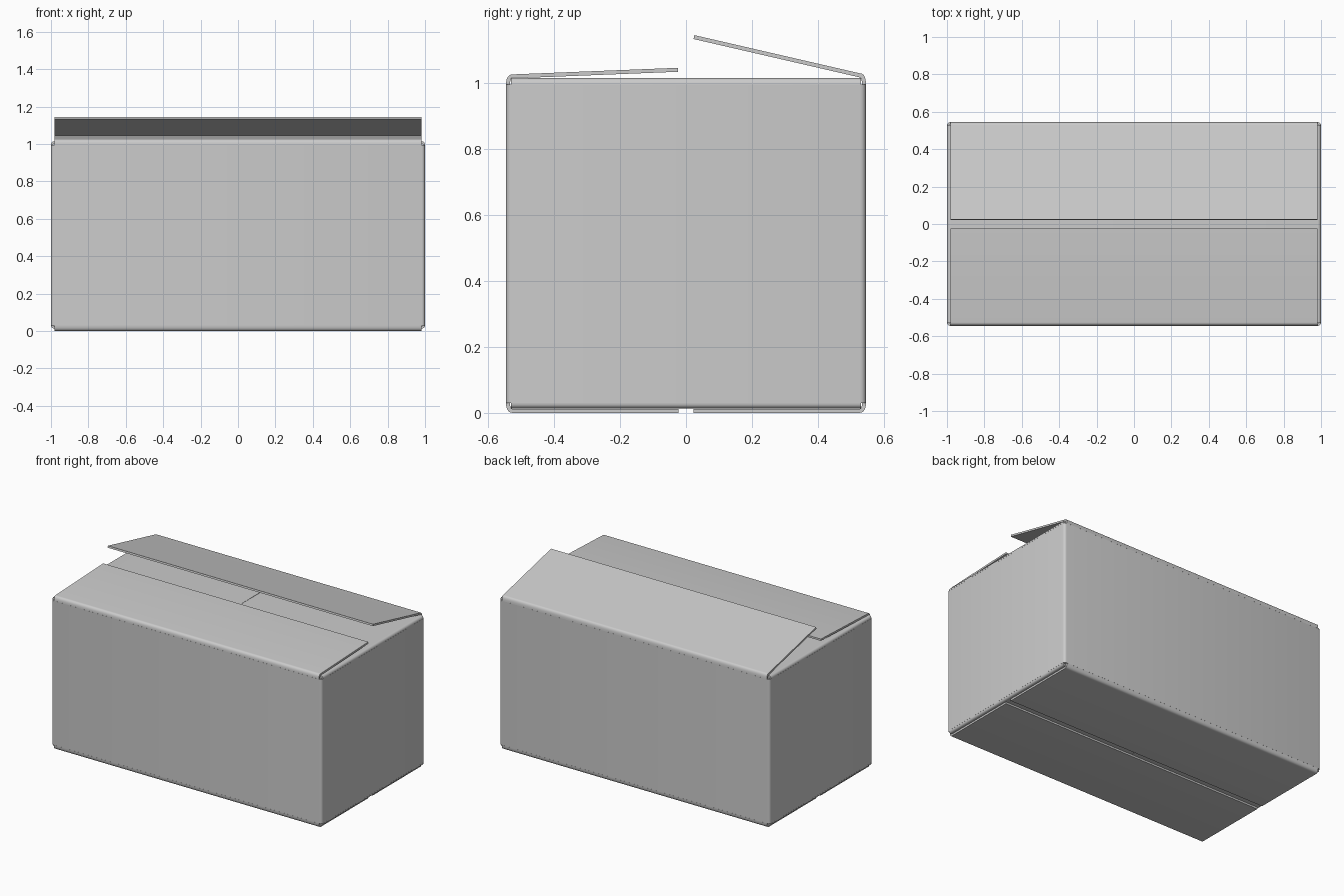
import bpy, bmesh, math
from mathutils import Vector

if "Cube" in bpy.data.objects:
    bpy.data.objects.remove(bpy.data.objects["Cube"], do_unlink=True)

T = 0.012                 # board thickness
X, Y = 0.994, 0.539       # wall centre lines
LOW, HIGH = 0.03, 0.994   # wall ends, where the folds begin

card = bpy.data.materials.new("grey_card")
card.use_nodes = True
GREY = (0.6, 0.6, 0.6, 1)
card.diffuse_color = GREY
card.node_tree.nodes["Principled BSDF"].inputs["Base Color"].default_value = GREY


def sheet(name, start, end, closed=False):
    """Thick board spanning two matching rows of points."""
    bm = bmesh.new()
    a = [bm.verts.new(p) for p in start]
    b = [bm.verts.new(p) for p in end]
    n = len(a)
    for i in range(n if closed else n - 1):
        j = (i + 1) % n
        bm.faces.new((a[i], a[j], b[j], b[i]))
    bmesh.ops.recalc_face_normals(bm, faces=bm.faces)
    mesh = bpy.data.meshes.new(name)
    bm.to_mesh(mesh)
    bm.free()
    mesh.materials.append(card)
    ob = bpy.data.objects.new(name, mesh)
    bpy.context.collection.objects.link(ob)
    bpy.ops.object.select_all(action="DESELECT")
    ob.select_set(True)
    bpy.context.view_layer.objects.active = ob
    mod = ob.modifiers.new("thickness", "SOLIDIFY")
    mod.thickness, mod.offset, mod.use_even_offset = T, 0, True
    bpy.ops.object.modifier_apply(modifier=mod.name)
    bpy.ops.object.shade_smooth_by_angle(angle=math.radians(35))
    return ob


def flap(name, axis, side, reach, z_start, fold, tip, half_width):
    """Board that leaves a wall, rounds the fold and runs to its tip."""
    p0 = Vector((reach, z_start))
    p1 = Vector((reach, fold[1]))
    p2 = Vector(fold)
    path = []
    for i in range(7):
        t = i / 6
        path.append(p0 * (1 - t) ** 2 + p1 * 2 * t * (1 - t) + p2 * t * t)
    path.append(Vector(tip))

    def row(w):
        if axis == "x":
            return [(side * p.x, w, p.y) for p in path]
        return [(w, side * p.x, p.y) for p in path]
    sheet(name, row(-half_width), row(half_width))


# Four walls as one tube with rounded corners
R = 0.012
outline = []
for k, (sx, sy) in enumerate([(1, 1), (-1, 1), (-1, -1), (1, -1)]):
    for i in range(5):
        ang = math.radians(90 * k + 22.5 * i)
        outline.append((sx * (X - R) + R * math.cos(ang),
                        sy * (Y - R) + R * math.sin(ang)))
sheet("walls", [(x, y, LOW) for x, y in outline],
      [(x, y, HIGH) for x, y in outline], closed=True)

# Inner flaps at the ends, folded flat and meeting in the middle
for side, label in ((1, "left"), (-1, "right")):
    flap("top_inner_flap_" + label, "x", side, X, HIGH,
         (X - 0.013, 1.008), (0.001, 1.008), 0.53)
    flap("bottom_inner_flap_" + label, "x", side, X, LOW,
         (X - 0.01, 0.02), (0.001, 0.02), 0.53)

# Outer flaps: the lower pair is closed, the upper pair stands ajar
for side, label in ((1, "back"), (-1, "front")):
    flap("bottom_outer_flap_" + label, "y", side, Y, LOW,
         (Y - 0.015, 0.006), (0.022, 0.006), 0.98)
flap("top_outer_flap_front", "y", -1, Y, HIGH,
     (Y - 0.014, 1.019), (0.024, 1.039), 0.98)
flap("top_outer_flap_back", "y", 1, Y, HIGH,
     (Y - 0.012, 1.022), (0.024, 1.138), 0.98)
